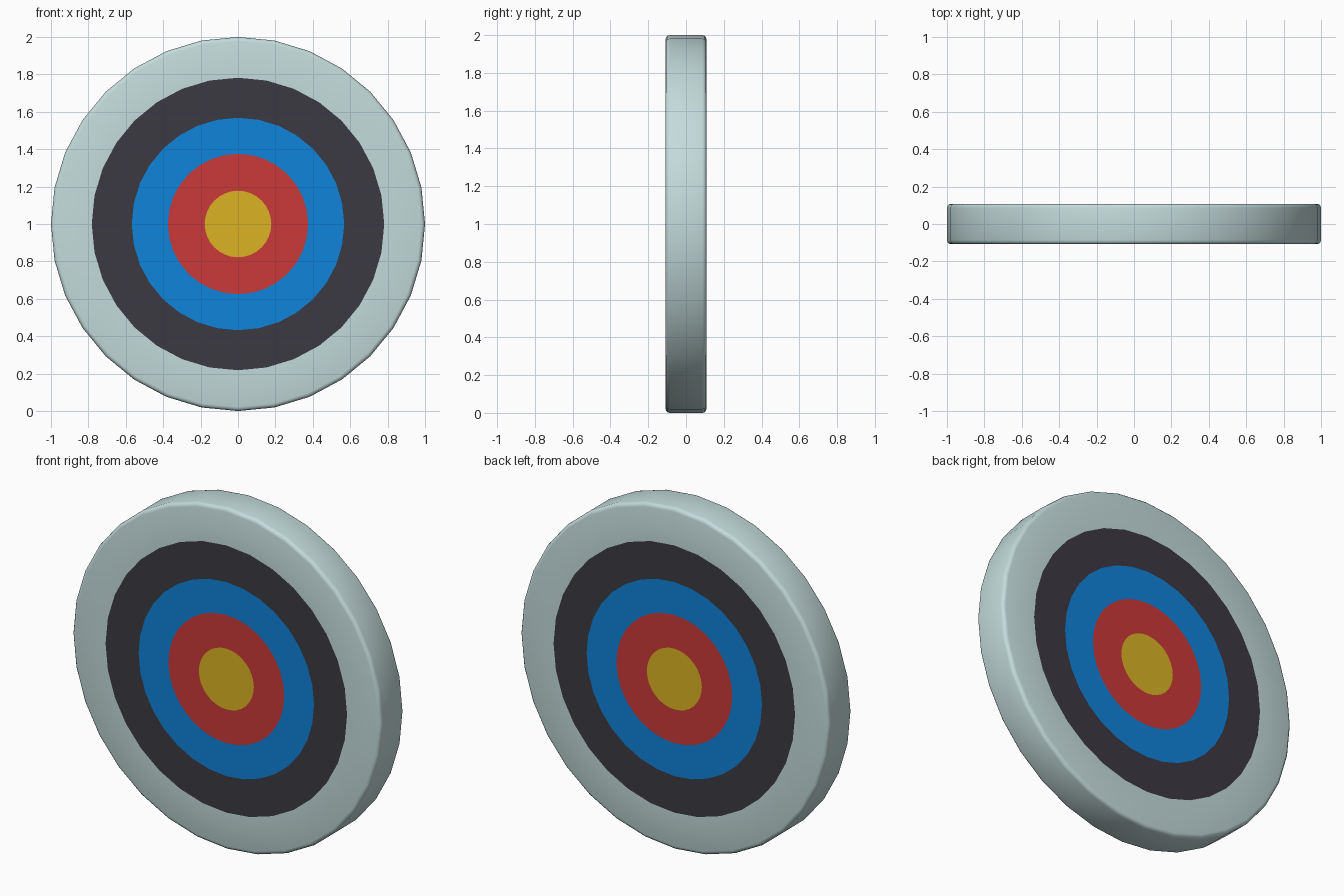
import bpy, bmesh, math

if "Cube" in bpy.data.objects:
    bpy.data.objects.remove(bpy.data.objects["Cube"])

SIDES = 32
HALF = 0.108      # half thickness
BEVEL = 0.022     # rounded rim


def srgb(r, g, b):
    def lin(c):
        c /= 255
        return c / 12.92 if c <= 0.04045 else ((c + 0.055) / 1.055) ** 2.4
    return (lin(r), lin(g), lin(b), 1)


colours = [
    ("yellow", (219, 180, 36)),
    ("red", (203, 56, 56)),
    ("blue", (14, 131, 218)),
    ("charcoal", (60, 58, 66)),
    ("pale_grey", (196, 219, 219)),
]

# Half profile (radius, depth): face rings, then rounded rim
face_radii = [0.178, 0.375, 0.568, 0.782, 1 - BEVEL]
front = [(r, -HALF) for r in face_radii]
for i in range(1, 4):
    a = math.radians(30 * i)
    front.append((1 - BEVEL + BEVEL * math.sin(a), -HALF + BEVEL * (1 - math.cos(a))))
profile = front + [(r, -y) for r, y in reversed(front)]
n = len(profile)

# Turned disc with concentric coloured bands on both faces
bm = bmesh.new()
rings = []
for r, y in profile:
    rings.append([bm.verts.new((r * math.sin(2 * math.pi * k / SIDES), y,
                                1 + r * math.cos(2 * math.pi * k / SIDES)))
                  for k in range(SIDES)])
bm.faces.new(rings[0])
bm.faces.new(rings[-1])
for i in range(n - 1):
    band = min(i + 1, n - 1 - i, 4)
    for k in range(SIDES):
        j = (k + 1) % SIDES
        f = bm.faces.new((rings[i][k], rings[i][j], rings[i + 1][j], rings[i + 1][k]))
        f.material_index = band
bmesh.ops.recalc_face_normals(bm, faces=bm.faces[:])

mesh = bpy.data.meshes.new("target_disc")
bm.to_mesh(mesh)
bm.free()
for name, rgb in colours:
    mat = bpy.data.materials.new(name)
    mat.diffuse_color = srgb(*rgb)
    mat.use_nodes = True
    mat.node_tree.nodes["Principled BSDF"].inputs["Base Color"].default_value = mat.diffuse_color
    mesh.materials.append(mat)
target = bpy.data.objects.new("target_disc", mesh)
bpy.context.collection.objects.link(target)

# Smooth rim
bpy.context.view_layer.objects.active = target
target.select_set(True)
bpy.ops.object.shade_smooth_by_angle(angle=math.radians(40))
